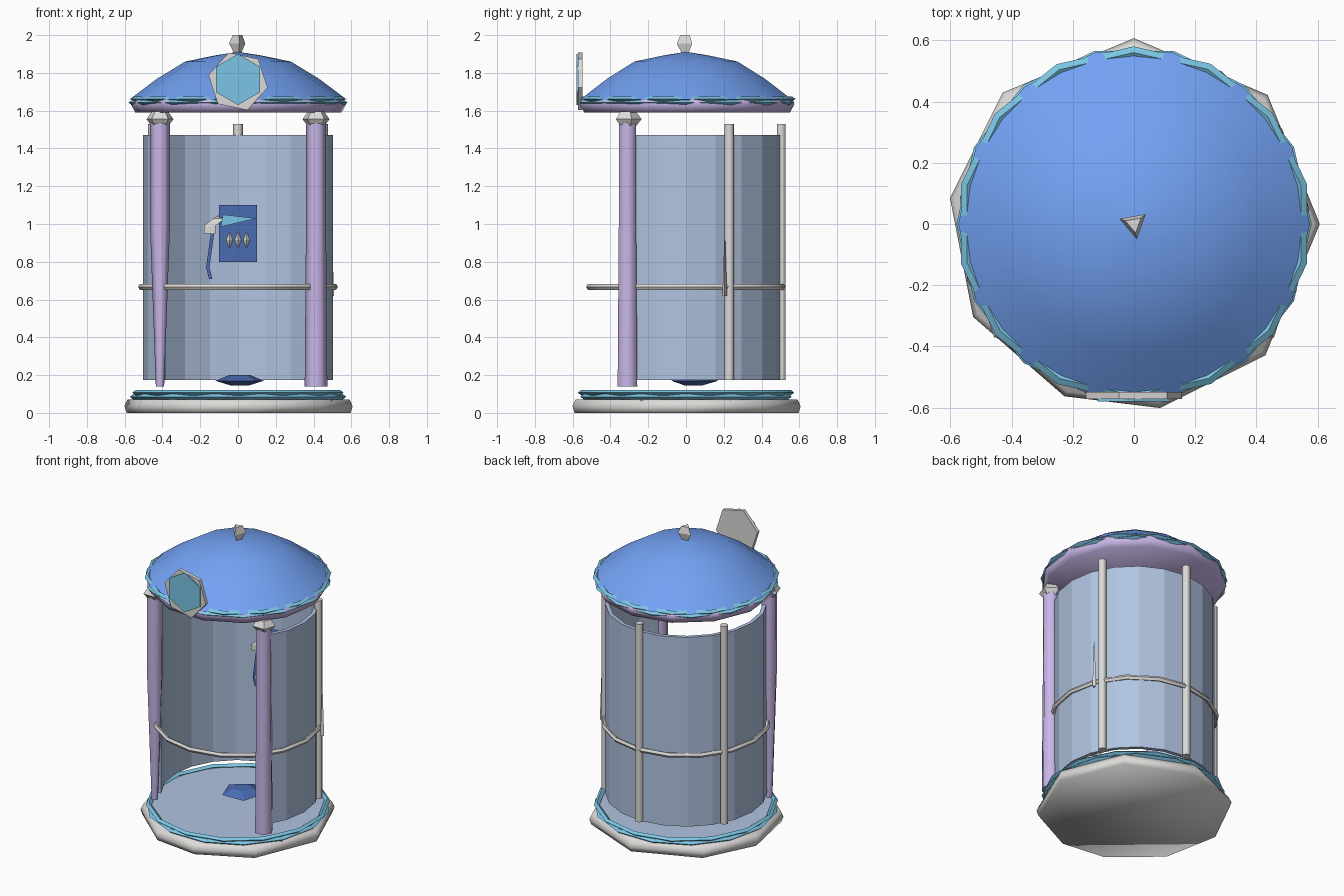
import bpy
from math import radians, cos, sin

if "Cube" in bpy.data.objects:
    bpy.data.objects.remove(bpy.data.objects["Cube"])


def mat(name, rgb):
    m = bpy.data.materials.new(name)
    m.diffuse_color = (*rgb, 1)
    m.use_nodes = True
    m.node_tree.nodes["Principled BSDF"].inputs["Base Color"].default_value = m.diffuse_color
    return m


GLASS = mat("glass", (0.44, 0.55, 0.75))
BLUE = mat("roof_blue", (0.17, 0.36, 0.9))
NAVY = mat("phone_blue", (0.07, 0.15, 0.45))
CYAN = mat("trim_cyan", (0.2, 0.56, 0.78))
LILAC = mat("lilac", (0.58, 0.47, 0.8))
PALE = mat("pale_metal", (0.72, 0.71, 0.69))


def mesh(name, verts, faces, material=PALE, smooth=40):
    me = bpy.data.meshes.new(name)
    me.from_pydata(verts, [], faces)
    ob = bpy.data.objects.new(name, me)
    bpy.context.collection.objects.link(ob)
    me.materials.append(material)
    if smooth:
        bpy.ops.object.select_all(action='DESELECT')
        bpy.context.view_layer.objects.active = ob
        ob.select_set(True)
        bpy.ops.object.shade_smooth_by_angle(angle=radians(smooth))
    return ob


def even(n, start=0):
    return [start + 360 * i / n for i in range(n)]


def lathe(name, profile, angles, material=PALE, center=(0, 0), smooth=40):
    """Closed solid from (radius, z) rows, bottom to top, with end caps."""
    n = len(angles)
    verts = [(center[0] + r * cos(radians(a)), center[1] + r * sin(radians(a)), z)
             for r, z in profile for a in angles]
    faces = [(j * n + i, j * n + (i + 1) % n, (j + 1) * n + (i + 1) % n, (j + 1) * n + i)
             for j in range(len(profile) - 1) for i in range(n)]
    faces += [tuple(reversed(range(n))),
              tuple(range((len(profile) - 1) * n, len(profile) * n))]
    return mesh(name, verts, faces, material, smooth)


def ring(name, major, rx, rz, z, n, k, material=PALE, start=0):
    """Torus with an elliptical section of k sides."""
    verts = []
    for a in even(n, start):
        for b in even(k):
            r = major + rx * cos(radians(b))
            verts.append((r * cos(radians(a)), r * sin(radians(a)), z + rz * sin(radians(b))))
    faces = [(i * k + j, (i + 1) % n * k + j, (i + 1) % n * k + (j + 1) % k, i * k + (j + 1) % k)
             for i in range(n) for j in range(k)]
    return mesh(name, verts, faces, material, 60)


def box(name, lo, hi, material):
    v = [(x, y, z) for x in (lo[0], hi[0]) for y in (lo[1], hi[1]) for z in (lo[2], hi[2])]
    f = [(0, 1, 3, 2), (4, 6, 7, 5), (0, 4, 5, 1), (2, 3, 7, 6), (0, 2, 6, 4), (1, 5, 7, 3)]
    return mesh(name, v, f, material, 0)


def strut(name, points, radius, material=PALE):
    """Triangular tube along a path of points in the x-z plane."""
    verts = []
    for x, y, z in points:
        verts += [(x - radius, y, z), (x + radius, y, z), (x, y + radius, z + radius / 2)]
    faces = [(i * 3 + j, i * 3 + (j + 1) % 3, i * 3 + 3 + (j + 1) % 3, i * 3 + 3 + j)
             for i in range(len(points) - 1) for j in range(3)]
    e = len(verts)
    return mesh(name, verts, faces + [(2, 1, 0), (e - 3, e - 2, e - 1)], material, 0)


# Base slab, floor and lower trim
BASE_ANGLES = [0, 44, 90, 135, 172, 210, 248, 278, 315]
lathe("base", [(0.595, 0), (0.607, 0.035), (0.59, 0.072)], BASE_ANGLES, smooth=80)
lathe("floor", [(0.55, 0.06), (0.55, 0.1)], even(14), GLASS)
for i, z in enumerate((0.085, 0.107)):
    ring(f"base_trim_{i}", 0.555, 0.018, 0.014, z, 14, 4, CYAN, 13 * i)
lathe("floor_plate", [(0.05, 0.145), (0.135, 0.17), (0.06, 0.2)], even(5, 20), NAVY,
      (0.01, 0.035), 0)

# Curved glass wall, open at the front
R, SEG = 0.502, 14
arc = [radians(-36 + 252 * i / SEG) for i in range(SEG + 1)]
glass = mesh("glass_wall",
             [(R * cos(a), R * sin(a), z) for a in arc for z in (0.175, 1.47)],
             [(2 * i, 2 * i + 2, 2 * i + 3, 2 * i + 1) for i in range(SEG)], GLASS, 0)
solid = glass.modifiers.new("thickness", 'SOLIDIFY')
solid.thickness, solid.offset = 0.025, -1

# Rear posts (bedded in the wall) and hand rail
for i, a in enumerate((27, 90, 153)):
    c = (0.504 * cos(radians(a)), 0.504 * sin(radians(a)))
    lathe(f"rear_post_{i}", [(0.027, 0.175), (0.027, 1.53)], even(6, a + 30), PALE, c, 70)
ring("hand_rail", 0.515, 0.014, 0.017, 0.667, 16, 5)
lathe("rail_spike", [(0.014, 0.62), (0.002, 0.94)], even(3), PALE, (0.495, 0.205))

# Front pillars with faceted capitals
for side, name, low in ((1, "right", 0.06), (-1, "left", 0.022)):
    c = (side * 0.413, -0.31)
    lathe(f"{name}_pillar", [(low, 0.14), (0.053, 1.0), (0.052, 1.54)], even(6), LILAC, c, 70)
    lathe(f"{name}_capital", [(0.015, 1.48), (0.075, 1.555), (0.045, 1.595)],
          even(5, 90), PALE, c, 0)

# Roof: soffit, trim, dome and finial
lathe("roof_soffit", [(0.55, 1.59), (0.575, 1.635), (0.565, 1.66)], even(13, 5), LILAC, smooth=85)
for i, z in enumerate((1.643, 1.662)):
    ring(f"roof_trim_{i}", 0.56, 0.02, 0.014, z, 14, 4, CYAN, 13 * i)
lathe("roof_dome", [(0.574, 1.66), (0.43, 1.768), (0.28, 1.86), (0.12, 1.893), (0.01, 1.91)],
      even(14), BLUE)
lathe("finial", [(0.014, 1.89), (0.05, 1.955), (0.03, 2.0)], even(3, 40), PALE, (0.0, 0), 0)


# Hexagonal badge on the roof front
def plate(name, radius, y0, y1, z, turn, material=PALE):
    v = [(radius * cos(radians(a)), y, z + radius * sin(radians(a)))
         for y in (y0, y1) for a in even(6, turn)]
    f = [tuple(range(6)), tuple(reversed(range(6, 12)))]
    f += [(i, i + 6, (i + 1) % 6 + 6, (i + 1) % 6) for i in range(6)]
    return mesh(name, v, f, material, 0)


plate("badge_frame", 0.16, -0.572, -0.548, 1.755, 48)
plate("badge_face", 0.135, -0.58, -0.57, 1.765, 30, CYAN)

# Wall telephone: body, keys, handset and cord
box("phone_body", (-0.1, 0.42, 0.8), (0.1, 0.465, 1.1), NAVY)
for i in range(3):
    lathe(f"phone_key_{i}", [(0.003, 0.875), (0.017, 0.915), (0.003, 0.955)], even(4),
          PALE, (-0.045 + 0.045 * i, 0.415), 0)
mesh("handset_grip", [(-0.09, 0.40, 0.985), (-0.08, 0.40, 1.05), (0.1, 0.40, 1.03), (-0.05, 0.43, 1.01)],
     [(0, 2, 1), (0, 1, 3), (1, 2, 3), (2, 0, 3)], CYAN, 0)
strut("handset_hook", [(-0.15, 0.40, 0.95), (-0.15, 0.40, 0.99), (-0.1, 0.41, 1.03)], 0.03)
strut("phone_cord", [(-0.135, 0.40, 0.95), (-0.16, 0.40, 0.77), (-0.145, 0.40, 0.71)], 0.009, NAVY)
